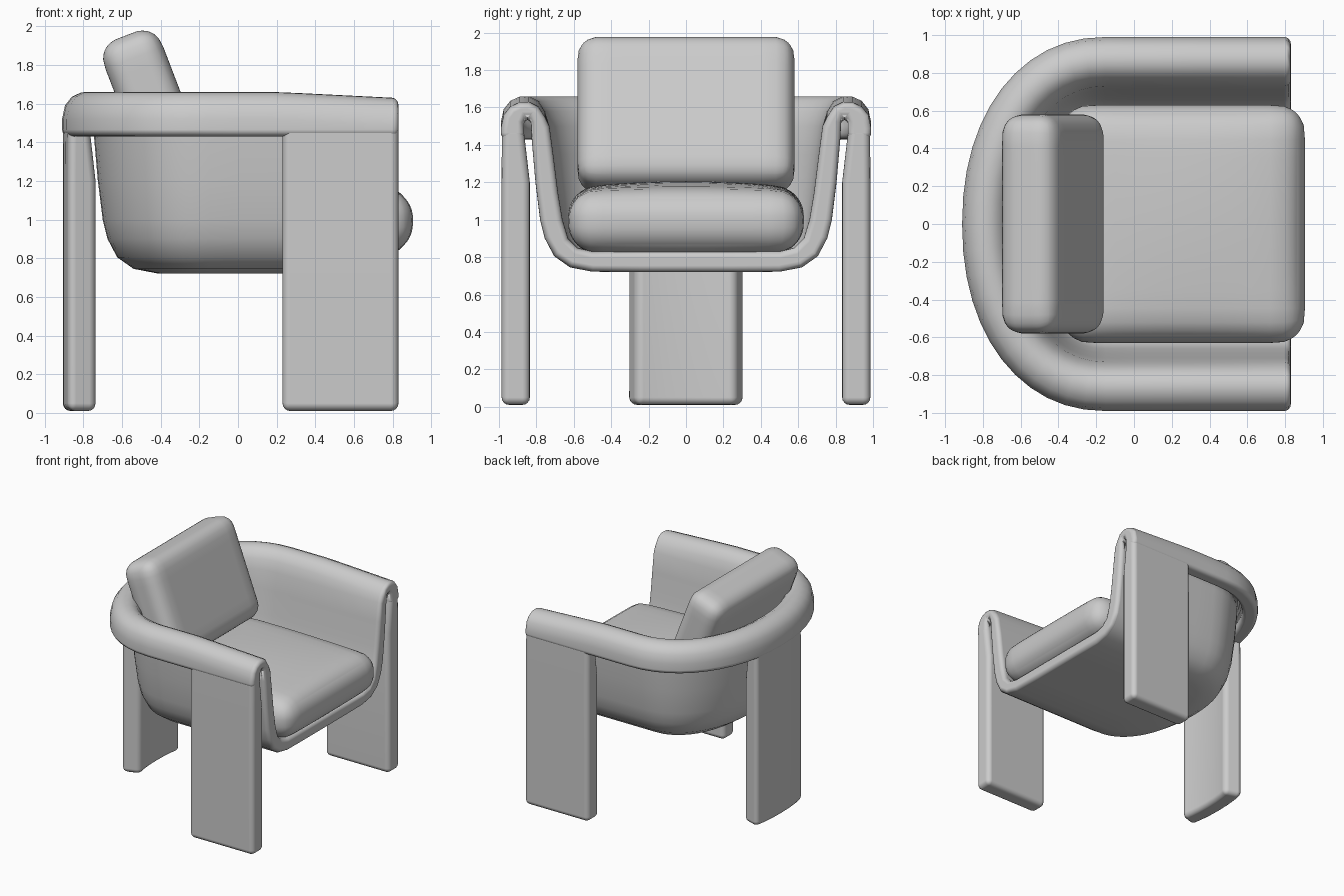
import bpy, bmesh, math
from mathutils import Vector, Matrix

if "Cube" in bpy.data.objects:
    bpy.data.objects.remove(bpy.data.objects["Cube"])

A, B, CX = 0.76, 0.99, -0.15   # plan ellipse half sizes and centre


def arc(deg):
    t, e = math.radians(deg), 2 / 2.15
    c = math.cos(t)
    return (CX, math.sin(t) ** e, math.copysign(abs(c) ** e, c))


def point(station, d, z):
    sx, ux, uy = station
    x = sx - max(A - d, 0) * ux
    if z > 1.5 and x > 0.2:        # arms dip slightly at the front
        z -= 0.05 * (x - 0.2)
    return (x, (B - d) * uy, z)


def finish(name, bm, bevel=0):
    bmesh.ops.remove_doubles(bm, verts=bm.verts, dist=0.0005)
    bmesh.ops.recalc_face_normals(bm, faces=bm.faces)
    me = bpy.data.meshes.new(name)
    bm.to_mesh(me)
    bm.free()
    ob = bpy.data.objects.new(name, me)
    bpy.context.collection.objects.link(ob)
    for p in me.polygons:
        p.use_smooth = True
    if bevel:
        m = ob.modifiers.new("rounded_edges", 'BEVEL')
        m.width, m.segments = bevel, 4
        m.limit_method, m.angle_limit = 'ANGLE', math.radians(65)
        m.use_clamp_overlap = False
        m.harden_normals = True
    return ob


def sweep(name, stations, profile, closed, bevel):
    """Sweep an (inset, height) profile along the horseshoe plan."""
    bm = bmesh.new()
    rings = [[bm.verts.new(point(s, d, z)) for d, z in profile] for s in stations]
    n = len(profile)
    for r, q in zip(rings, rings[1:]):
        for i in range(n if closed else n - 1):
            j = (i + 1) % n
            bm.faces.new((r[i], r[j], q[j], q[i]))
    bm.faces.new(rings[0])
    bm.faces.new(rings[-1])
    return finish(name, bm, bevel)


def cushion(name, half, r, dome, centre, tilt):
    """Rounded box with softly domed faces."""
    bm = bmesh.new()
    bmesh.ops.create_cube(bm, size=2)
    bmesh.ops.subdivide_edges(bm, edges=bm.edges[:], cuts=15, use_grid_fill=True)
    for v in bm.verts:
        p = [math.sin(c * math.pi / 2) for c in v.co]
        q = Vector([a * h for a, h in zip(p, half)])
        c = Vector([max(r - h, min(h - r, a)) for a, h in zip(q, half)])
        v.co = c + (q - c).normalized() * r
        v.co.z += dome * p[2] * (1 - p[0] ** 2) * (1 - p[1] ** 2)
    bm.transform(Matrix.Translation(centre) @ Matrix.Rotation(math.radians(tilt), 4, 'Y'))
    return finish(name, bm)


# Shell: seat floor, curved wall, rolled rim and outer lip in one section
straight = [0.83 + (CX - 0.83) * i / 6 for i in range(6)]
horseshoe = ([(x, 0, 1) for x in straight]
             + [arc(i * 7.5) for i in range(25)]
             + [(x, 0, -1) for x in reversed(straight)])
shell = [(.99, .83), (.75, .83), (.49, .83), (.41, .85), (.36, .90), (.33, 1.0),
         (.305, 1.15), (.28, 1.35), (.26, 1.50), (.235, 1.58), (.20, 1.635),
         (.15, 1.66), (.10, 1.658), (.05, 1.635), (.015, 1.59), (0, 1.52),
         (0, 1.43), (.125, 1.43), (.125, 1.55), (.135, 1.573), (.15, 1.573),
         (.16, 1.55), (.165, 1.43), (.185, 1.2), (.21, 1.0), (.235, .90),
         (.285, .805), (.37, .745), (.49, .722), (.75, .72), (.99, .72)]
sweep("shell", horseshoe, shell, False, 0.035)

# Slab legs that hang from the rim
slab = [(.004, .01), (.004, 1.2), (.006, 1.5), (.12, 1.5), (.155, 1.2), (.155, .01)]
for side, s in (("left", 1), ("right", -1)):
    sweep("front_leg_" + side, [(x, 0, s) for x in (.83, .63, .43, .23)], slab, True, 0.04)
sweep("back_leg", [arc(73 + i * 34 / 6) for i in range(7)], slab, True, 0.04)

# Loose cushions
cushion("seat_cushion", (.645, .63, .165), .15, .04, (.26, 0, 1.0), 1)
cushion("back_cushion", (.16, .58, .42), .11, 0, (-.43, 0, 1.56), -21)
